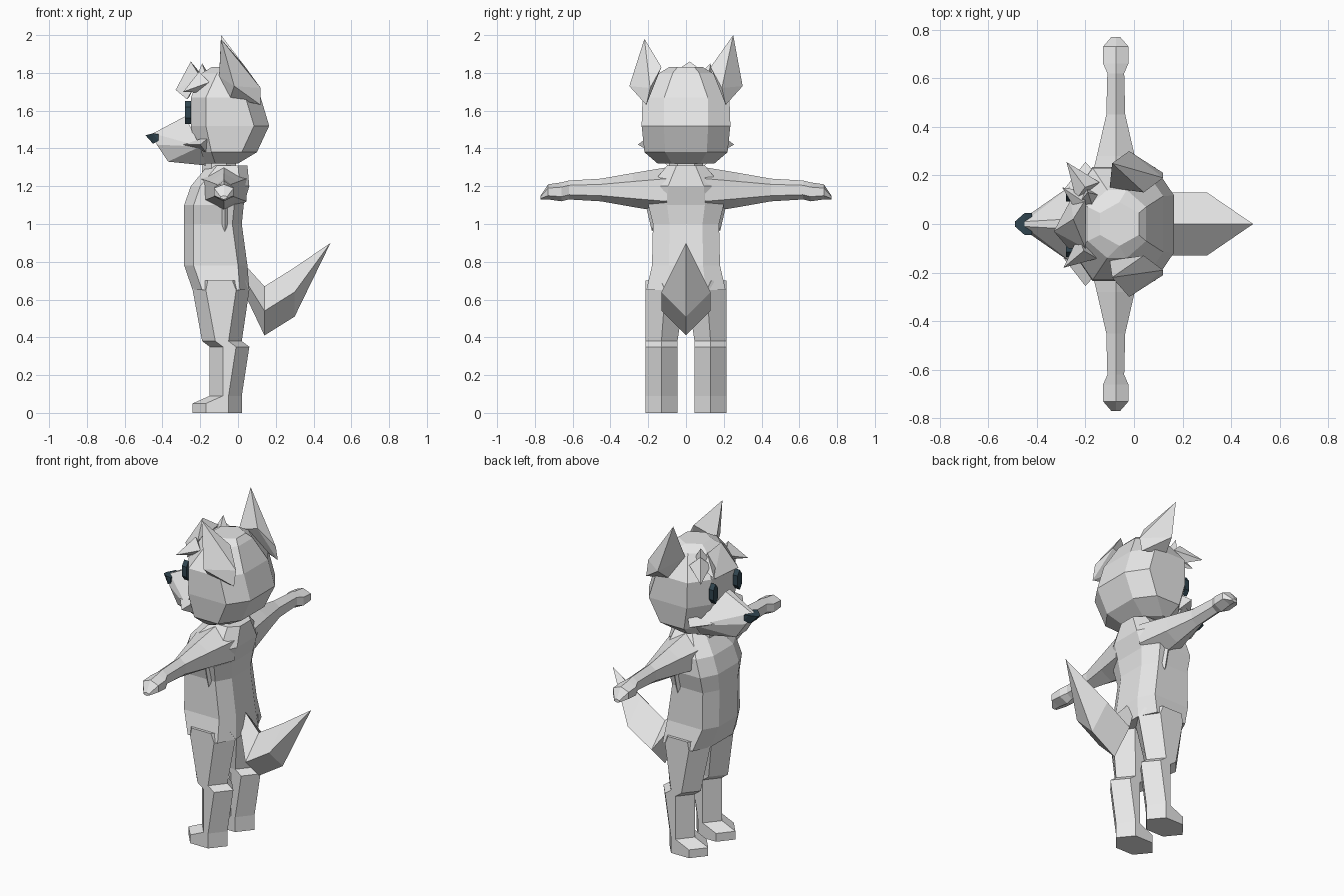
import bpy, bmesh
from math import cos, sin, pi
from mathutils import Matrix, Vector

default_cube = bpy.data.objects.get("Cube")
if default_cube:
    bpy.data.objects.remove(default_cube)


def material(name, red, green, blue):
    mat = bpy.data.materials.new(name)
    mat.use_nodes = True
    mat.diffuse_color = (red, green, blue, 1)
    shader = mat.node_tree.nodes["Principled BSDF"]
    shader.inputs["Base Color"].default_value = mat.diffuse_color
    return mat


fur = material("light grey", .8, .8, .8)
dark = material("dark slate", .03, .06, .08)


def finish(name, bm, mat):
    """Turn the mesh under construction into a flat-shaded object."""
    bmesh.ops.remove_doubles(bm, verts=bm.verts, dist=.001)
    bmesh.ops.recalc_face_normals(bm, faces=bm.faces)
    mesh = bpy.data.meshes.new(name)
    bm.to_mesh(mesh)
    bm.free()
    mesh.materials.append(mat)
    bpy.context.collection.objects.link(bpy.data.objects.new(name, mesh))


def loft(name, rings, mat=fur):
    """Skin a list of equal-length point rings and cap both ends."""
    bm = bmesh.new()
    loops = [[bm.verts.new(point) for point in ring] for ring in rings]
    for lower, upper in zip(loops, loops[1:]):
        for i in range(len(lower)):
            bm.faces.new((lower[i - 1], lower[i], upper[i], upper[i - 1]))
    bm.faces.new(loops[0])
    bm.faces.new(loops[-1])
    finish(name, bm, mat)


def hull(name, points, mat=fur):
    """Faceted solid stretched around a few corner points."""
    bm = bmesh.new()
    for point in points:
        bm.verts.new(point)
    bmesh.ops.convex_hull(bm, input=bm.verts)
    inner = [vert for vert in bm.verts if not vert.link_faces]
    bmesh.ops.delete(bm, geom=inner, context='VERTS')
    finish(name, bm, mat)


def spike(name, root, tip, radius):
    """Four-sided cone from a root to a tip."""
    root, tip = Vector(root), Vector(tip)
    axis = tip - root
    turn = axis.to_track_quat('Z', 'Y').to_matrix().to_4x4()
    bm = bmesh.new()
    bmesh.ops.create_cone(bm, cap_ends=True, segments=4, radius1=radius, radius2=0,
                          depth=axis.length,
                          matrix=Matrix.Translation((root + tip) / 2) @ turn)
    finish(name, bm, fur)


def flip(points, side):
    return [(x, side * y, z) for x, y, z in points]


def section(z, front, back, half, middle=0, flat=.5, chamfer=.05):
    """Level cross-section whose front and back narrow to a flat or a ridge."""
    right_half = [(front, -flat * half), (front + chamfer, -half),
                  (back - chamfer, -half), (back, -flat * half)]
    left_half = [(x, -y) for x, y in reversed(right_half)]
    return [(x, middle + y, z) for x, y in right_half + left_half]


def diamond(x, half, top, bottom):
    """Upright cross-section of the tail."""
    middle = (top + bottom) / 2
    return [(x, 0, top), (x, half, middle), (x, 0, bottom), (x, -half, middle)]


def hexagon(width, height):
    """Six (across, up) offsets with a corner on top."""
    angles = [i * pi / 3 for i in range(6)]
    return [(width * sin(angle), height * cos(angle)) for angle in angles]


# Body: height, front, back, half width
loft("torso", [section(*ring) for ring in (
    (.65, -.24, .06, .21), (.78, -.285, .05, .18), (1, -.285, .02, .175),
    (1.1, -.285, .03, .2), (1.2, -.25, .06, .19), (1.31, -.16, .05, .1))])
loft("neck", [section(z, -.19, -.01, .09) for z in (1.26, 1.38)])

# Head
loft("skull", [section(*ring, chamfer=.08) for ring in (
    (1.32, -.2, 0, .15), (1.38, -.22, .1, .22), (1.52, -.25, .165, .235),
    (1.67, -.25, .12, .23), (1.8, -.19, .05, .14), (1.83, -.14, .02, .09))])
snout_half = [(-.45, .01, 1.48), (-.43, .04, 1.42), (-.37, .05, 1.33),
              (-.28, .02, 1.57), (-.2, .2, 1.41), (-.17, .1, 1.31)]
hull("snout", snout_half + flip(snout_half, -1))
nose_half = [(-.49, .01, 1.47), (-.45, .045, 1.48), (-.42, .045, 1.475),
             (-.42, .045, 1.44), (-.45, .03, 1.425)]
hull("nose", nose_half + flip(nose_half, -1), dark)

# Fringe: a broad clump over the brow with locks around it
hull("fringe", [(-.33, -.03, 1.71), (-.25, .02, 1.86), (-.2, .1, 1.8),
                (-.2, -.1, 1.78), (-.27, -.1, 1.66), (-.26, .1, 1.67)])
for number, y in enumerate((-.12, .1, .17)):
    spike(f"fringe_lock_{number}", (-.19, y * .8, 1.75),
          (-.32 + abs(y) / 4, y * 1.5, 1.7), .06)
spike("raised_lock", (-.18, .1, 1.76), (-.19, .13, 1.85), .05)

# Tail
loft("tail", [diamond(.04, .04, .78, .62), diamond(.14, .13, .67, .41),
              diamond(.3, .13, .77, .51), diamond(.49, 0, .9, .9)])

for name, side in (("left", 1), ("right", -1)):
    # Legs: height, front, back, half width, with a ridge down the front and back
    loft(name + "_leg", [section(z, front, back, half, side * (.215 - half), 0, .07)
                         for z, front, back, half in (
        (.7, -.23, .04, .08), (.65, -.24, .06, .105), (.38, -.19, .02, .085),
        (.35, -.15, .06, .085), (.09, -.15, .02, .085),
        (.05, -.24, .02, .085), (0, -.24, .02, .085))])

    # Arm: distance out, half depth, half height, centre height
    loft(name + "_arm", [[(-.075 + across, side * y, z + up)
                          for across, up in hexagon(depth, height)]
                         for y, depth, height, z in (
        (.1, .14, .12, 1.18), (.28, .09, .09, 1.18), (.45, .045, .06, 1.18),
        (.62, .04, .05, 1.18), (.66, .06, .05, 1.17), (.73, .06, .04, 1.17),
        (.77, .02, .01, 1.14))])
    spike(name + "_armpit", (-.07, side * .15, 1.11), (-.07, side * .18, .96), .07)

    # Ear, cheek tuft and eye
    hull(name + "_ear", flip([(-.09, .235 + side * .015, 1.99 + side * .01),
                              (-.1, .15, 1.78), (-.02, .3, 1.73), (-.04, .23, 1.67),
                              (.12, .21, 1.63), (.12, .19, 1.72), (.04, .13, 1.83)], side))
    hull(name + "_cheek_tuft", flip([(-.29, .14, 1.42), (-.2, .255, 1.42),
                                     (-.14, .19, 1.47), (-.17, .18, 1.38)], side))
    loft(name + "_eye", [[(x, side * (.115 + across), 1.59 + up)
                          for across, up in hexagon(.025, .06)]
                         for x in (-.28, -.25)], dark)
